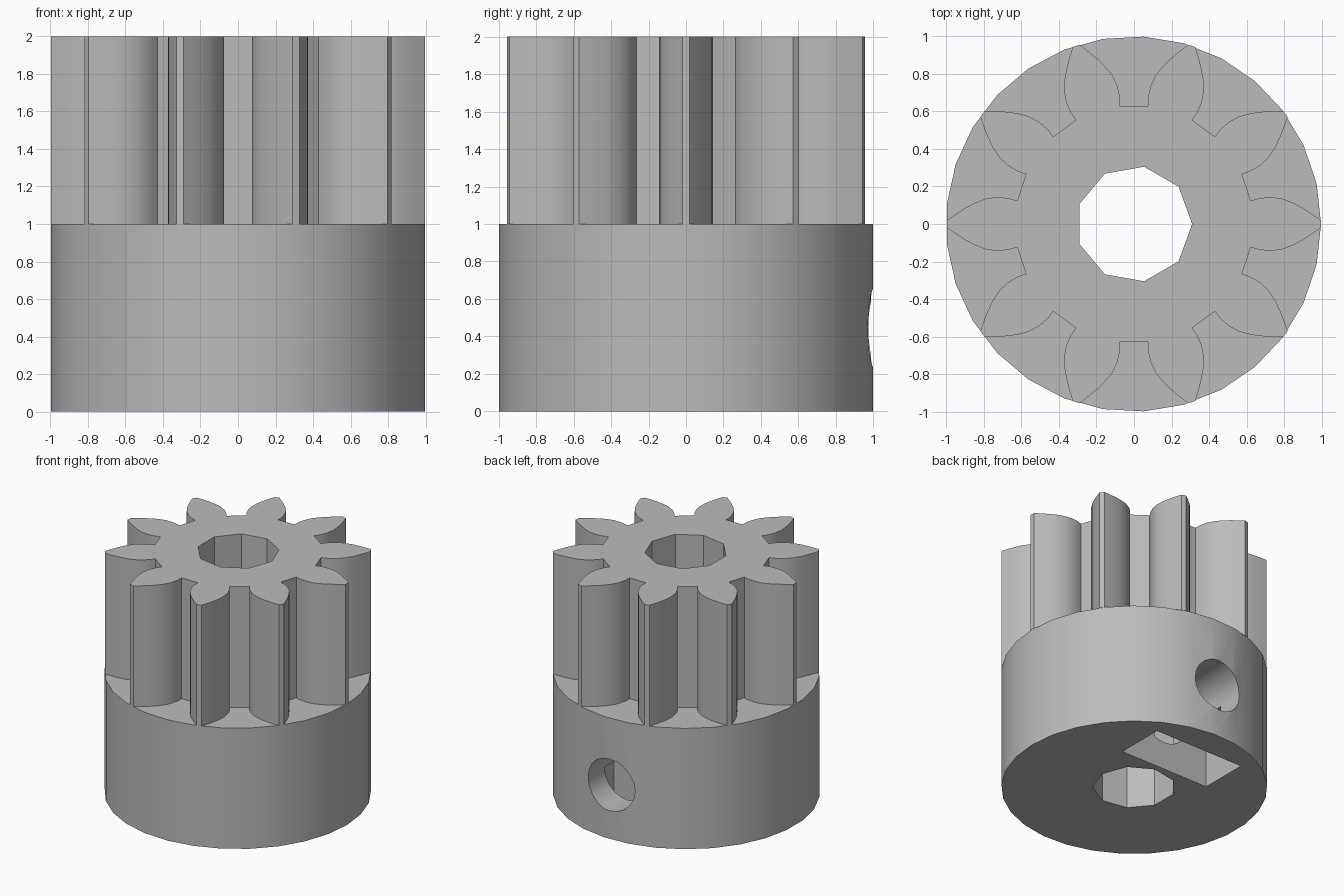
import bpy, bmesh
from math import sin, cos, pi, radians
from mathutils import Matrix, Vector

cube = bpy.data.objects.get("Cube")
if cube:
    bpy.data.objects.remove(cube, do_unlink=True)

grey = bpy.data.materials.new("plain grey")
grey.use_nodes = True
colour = (0.5, 0.5, 0.5, 1)
grey.diffuse_color = colour
grey.node_tree.nodes["Principled BSDF"].inputs["Base Color"].default_value = colour


def prism(name, outline, low, high, along_y=False):
    """Extrude a 2D outline between two levels, along z or along y."""
    bm = bmesh.new()
    face = bm.faces.new([bm.verts.new((x, y, low)) for x, y in outline])
    moved = bmesh.ops.extrude_face_region(bm, geom=[face])["geom"]
    bmesh.ops.translate(bm, vec=(0, 0, high - low),
                        verts=[v for v in moved if isinstance(v, bmesh.types.BMVert)])
    if along_y:
        # outline (x, z), depth becomes y
        for v in bm.verts:
            v.co = Vector((v.co.x, v.co.z, v.co.y))
    bmesh.ops.recalc_face_normals(bm, faces=bm.faces)
    mesh = bpy.data.meshes.new(name)
    bm.to_mesh(mesh)
    bm.free()
    mesh.materials.append(grey)
    obj = bpy.data.objects.new(name, mesh)
    bpy.context.collection.objects.link(obj)
    return obj


def ring(sides, radius, centre=(0, 0), start=0):
    return [(centre[0] + radius * cos(start + 2 * pi * i / sides),
             centre[1] + radius * sin(start + 2 * pi * i / sides)) for i in range(sides)]


def cut(obj, cutters):
    """Subtract the cutters and bake the result."""
    for cutter in cutters:
        cutter.hide_render = True
        mod = obj.modifiers.new("cut", "BOOLEAN")
        mod.operation, mod.solver, mod.object = "DIFFERENCE", "EXACT", cutter
    bpy.context.view_layer.update()
    deps = bpy.context.evaluated_depsgraph_get()
    mesh = bpy.data.meshes.new_from_object(obj.evaluated_get(deps))
    obj.modifiers.clear()
    obj.data = mesh


# Toothed upper half: one flank, mirrored into a tooth and repeated
TEETH = 10
flank = [(0.622, 0.124), (0.67, 0.138), (0.73, 0.143), (0.79, 0.135),
         (0.85, 0.112), (0.90, 0.085), (0.95, 0.053), (0.998, 0.02)]
tooth = [(x, -y) for x, y in flank] + flank[::-1]
outline = []
for i in range(TEETH):
    turn = Matrix.Rotation(2 * pi * i / TEETH, 2)
    outline += [tuple(turn @ Vector(p)) for p in tooth]
gear = prism("gear_teeth", outline, 1, 2)

# Round hub below
hub = prism("hub", ring(29, 1, (-0.003, 0)), 0, 1)

# Cutters: shaft bore, screw hole, nut slot and nut pocket
SCREW_Z = 0.445
bore = prism("bore_cutter", ring(9, 0.31), -0.5, 2.5)
screw = prism("screw_hole_cutter", ring(20, 0.215, (0, SCREW_Z)), 0.1, 1.5, True)
slot = prism("nut_slot_cutter", [(-0.41, -0.5), (0.41, -0.5), (0.41, SCREW_Z), (-0.41, SCREW_Z)],
             0.355, 0.76, True)
pocket = prism("nut_pocket_cutter", ring(6, 0.41, (0, SCREW_Z), pi / 2), 0.325, 0.73, True)
cutters = [bore, screw, slot, pocket]

cut(gear, [bore])
cut(hub, cutters)
for cutter in cutters:
    bpy.data.objects.remove(cutter, do_unlink=True)

# Smooth round walls, crisp edges
bpy.ops.object.select_all(action="DESELECT")
for obj in (gear, hub):
    obj.select_set(True)
bpy.context.view_layer.objects.active = hub
bpy.ops.object.shade_smooth_by_angle(angle=radians(30))
